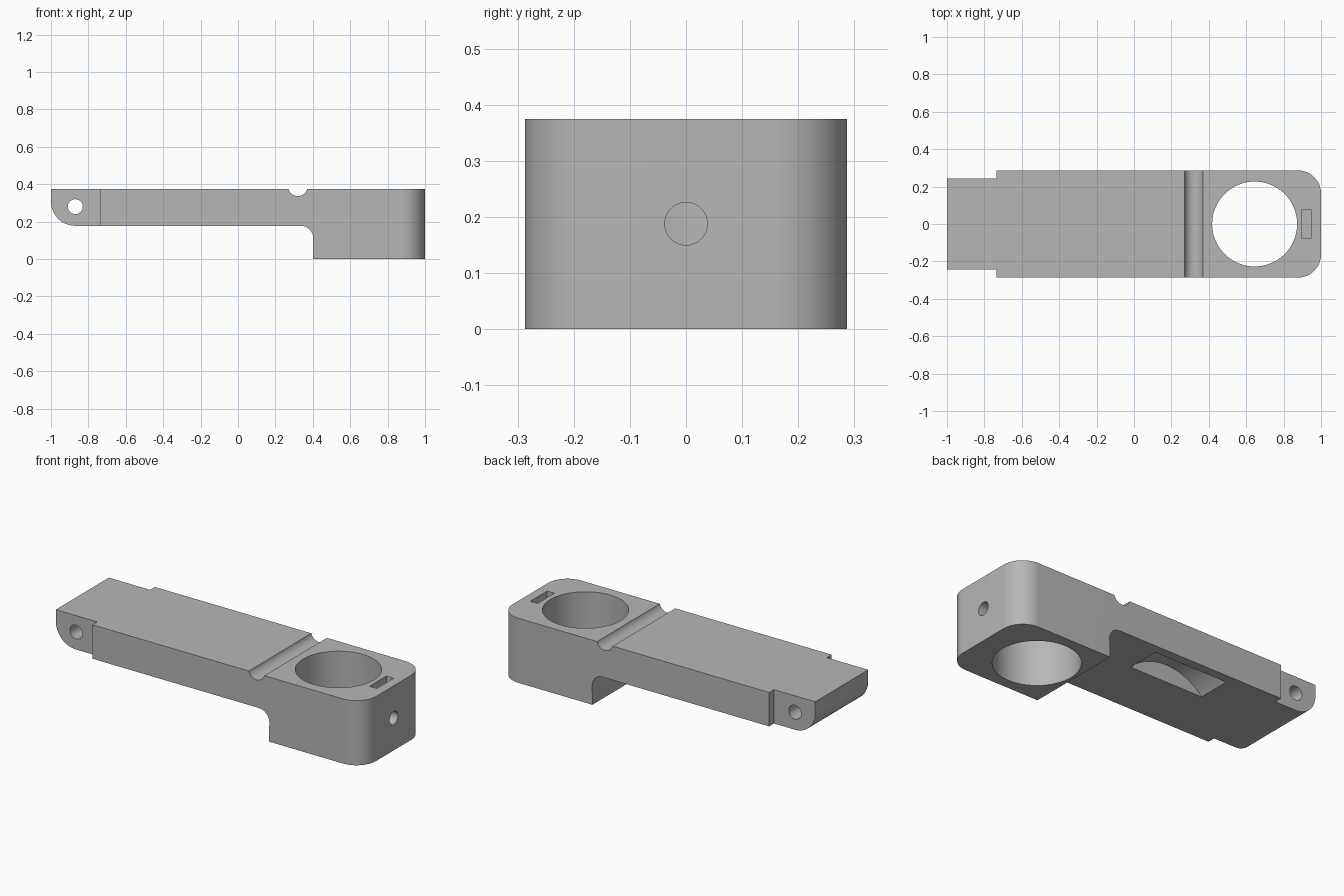
import bpy, bmesh
from math import sin, cos, pi, radians
from mathutils import Vector

if "Cube" in bpy.data.objects:
    bpy.data.objects.remove(bpy.data.objects["Cube"], do_unlink=True)

grey = bpy.data.materials.new("plain grey")
grey.use_nodes = True
grey.diffuse_color = (0.47, 0.47, 0.47, 1)
grey.node_tree.nodes["Principled BSDF"].inputs["Base Color"].default_value = grey.diffuse_color


def arc(cx, cy, r, start, end, n=16):
    """Points along an arc, angles in degrees."""
    angles = [radians(start + (end - start) * i / n) for i in range(n + 1)]
    return [(cx + r * cos(a), cy + r * sin(a)) for a in angles]


def circle(cx, cy, r, n=64):
    return arc(cx, cy, r, 0, 360, n)[:-1]


def rect(x0, x1, y0, y1):
    return [(x0, y0), (x1, y0), (x1, y1), (x0, y1)]


def extrude(name, outline, axis, low, high):
    """Solid from a 2D outline, extruded along x, y or z."""
    place = {"x": lambda a, b, t: (t, a, b),
             "y": lambda a, b, t: (a, t, b),
             "z": lambda a, b, t: (a, b, t)}[axis]
    bm = bmesh.new()
    face = bm.faces.new([bm.verts.new(place(a, b, low)) for a, b in outline])
    new = bmesh.ops.extrude_face_region(bm, geom=[face])["geom"]
    shift = Vector(place(0, 0, high - low))
    bmesh.ops.translate(bm, vec=shift, verts=[v for v in new if isinstance(v, bmesh.types.BMVert)])
    bmesh.ops.recalc_face_normals(bm, faces=bm.faces)
    mesh = bpy.data.meshes.new(name)
    bm.to_mesh(mesh)
    bm.free()
    mesh.materials.append(grey)
    obj = bpy.data.objects.new(name, mesh)
    bpy.context.collection.objects.link(obj)
    return obj


def combine(target, tool, operation):
    tool.hide_render = True
    mod = target.modifiers.new(tool.name, "BOOLEAN")
    mod.operation = operation
    mod.solver = "EXACT"
    mod.object = tool
    bpy.context.view_layer.objects.active = target
    bpy.ops.object.modifier_apply(modifier=mod.name)
    bpy.data.objects.remove(tool, do_unlink=True)


top, under = 0.375, 0.178
half, tenon = 0.287, 0.243

# Side profile: arm with rounded tip, filleted into the deep clamp block
side = [(1.1, 0), (1.1, top), (-1, top)]
side += arc(-0.87, under + 0.13, 0.13, 180, 270)
side += arc(0.335, under - 0.067, 0.067, 90, 0)
side += [(0.4, 0)]
body = extrude("clamp_arm_body", side, "y", -0.5, 0.5)

# Plan outline: rounded block corners and narrower hinge tenon
upper = arc(1 - 0.125, half - 0.125, 0.125, 0, 90)
upper += [(-0.735, half), (-0.735, tenon), (-1.1, tenon)]
plan = upper + [(x, -y) for x, y in reversed(upper)]
combine(body, extrude("plan_outline", plan, "z", -0.2, 0.6), "INTERSECT")

# Underside pocket is a disc segment, off to one side
chord, depth = 0.235, 0.1
radius = (chord ** 2 + depth ** 2) / (2 * depth)

cutters = [
    extrude("main_bore", circle(0.645, 0, 0.227, 96), "z", -0.1, 0.5),
    extrude("cross_groove", circle(0.32, 0.389, 0.052), "y", -0.5, 0.5),
    extrude("hinge_hole", circle(-0.87, 0.28, 0.04), "y", -0.5, 0.5),
    extrude("screw_hole", circle(0, 0.188, 0.038), "x", 0.75, 1.1),
    extrude("nut_slot", rect(0.899, 0.946, -0.077, 0.077), "z", 0.11, 0.5),
    extrude("underside_pocket", circle(-0.18, under + depth - radius, radius, 128), "y", 0.04, 0.235),
]
for cutter in cutters:
    combine(body, cutter, "DIFFERENCE")

# Smooth the curved walls, keep edges sharp
bpy.ops.object.select_all(action="DESELECT")
body.select_set(True)
bpy.context.view_layer.objects.active = body
bpy.ops.object.shade_smooth_by_angle(angle=radians(30))
